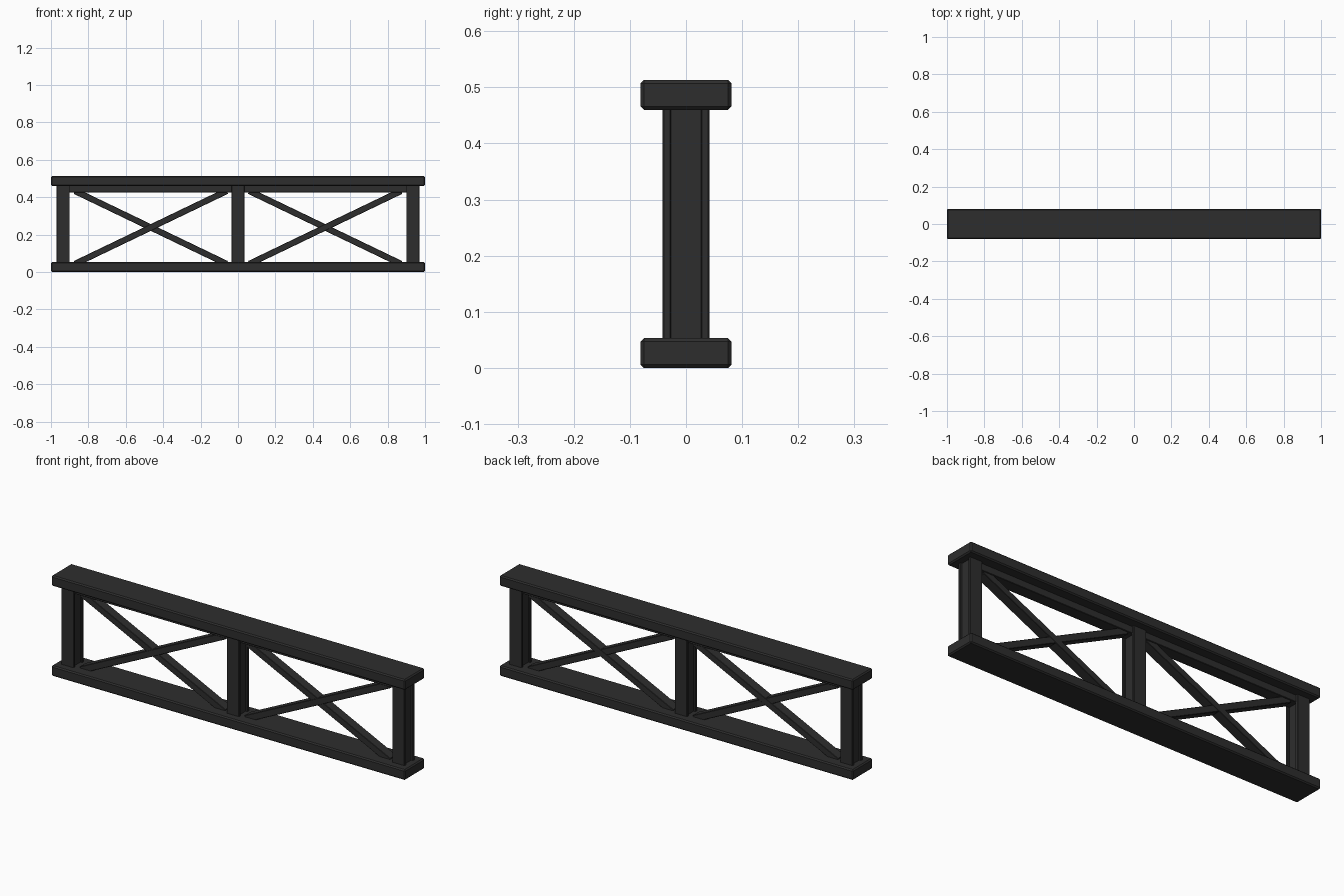
import bpy, math
from mathutils import Matrix, Vector

if "Cube" in bpy.data.objects:
    bpy.data.objects.remove(bpy.data.objects["Cube"])

iron = bpy.data.materials.new("dark_iron")
iron.diffuse_color = (0.027, 0.027, 0.027, 1)
iron.use_nodes = True
iron.node_tree.nodes["Principled BSDF"].inputs["Base Color"].default_value = iron.diffuse_color


def box(name, center, size, angle=0.0, bevel=0.0):
    """Box turned about the y axis, with optional chamfered edges."""
    bpy.ops.mesh.primitive_cube_add(size=1)
    ob = bpy.context.object
    ob.name = name
    ob.data.transform(Matrix.Diagonal((*size, 1)))
    ob.location = Vector(center)
    ob.rotation_euler = (0, angle, 0)
    ob.data.materials.append(iron)
    if bevel:
        m = ob.modifiers.new("chamfer", 'BEVEL')
        m.width = bevel
        m.segments = 1
    return ob


# Wide flat rails at the bottom and the top
box("bottom_rail", (0, 0, 0.0265), (2, 0.162, 0.053), bevel=0.006)
box("top_rail", (0, 0, 0.4865), (2, 0.162, 0.053), bevel=0.006)

# Narrow beam under the top rail
box("top_under_beam", (0, 0, 0.446), (1.84, 0.06, 0.040), bevel=0.002)

# Posts: front and back plates with a recessed core
for label, x in (("left", -0.935), ("middle", 0), ("right", 0.935)):
    box(label + "_post_core", (x, 0, 0.256), (0.050, 0.06, 0.42))
    for side, y in (("front", -0.034), ("back", 0.034)):
        box(f"{label}_post_{side}_plate", (x, y, 0.256),
            (0.07, 0.015, 0.42), bevel=0.002)

# Crossed braces in each bay
half_run, half_rise = 0.383, 0.184
slope = math.atan2(half_rise, half_run)
length = 2 * math.hypot(half_run, half_rise) + 0.05
for label, x in (("left", -0.466), ("right", 0.466)):
    for direction, s in (("falling", 1), ("rising", -1)):
        box(f"{label}_{direction}_brace", (x, 0, 0.238),
            (length, 0.05 - 0.001 * s, 0.033), angle=s * slope, bevel=0.002)
